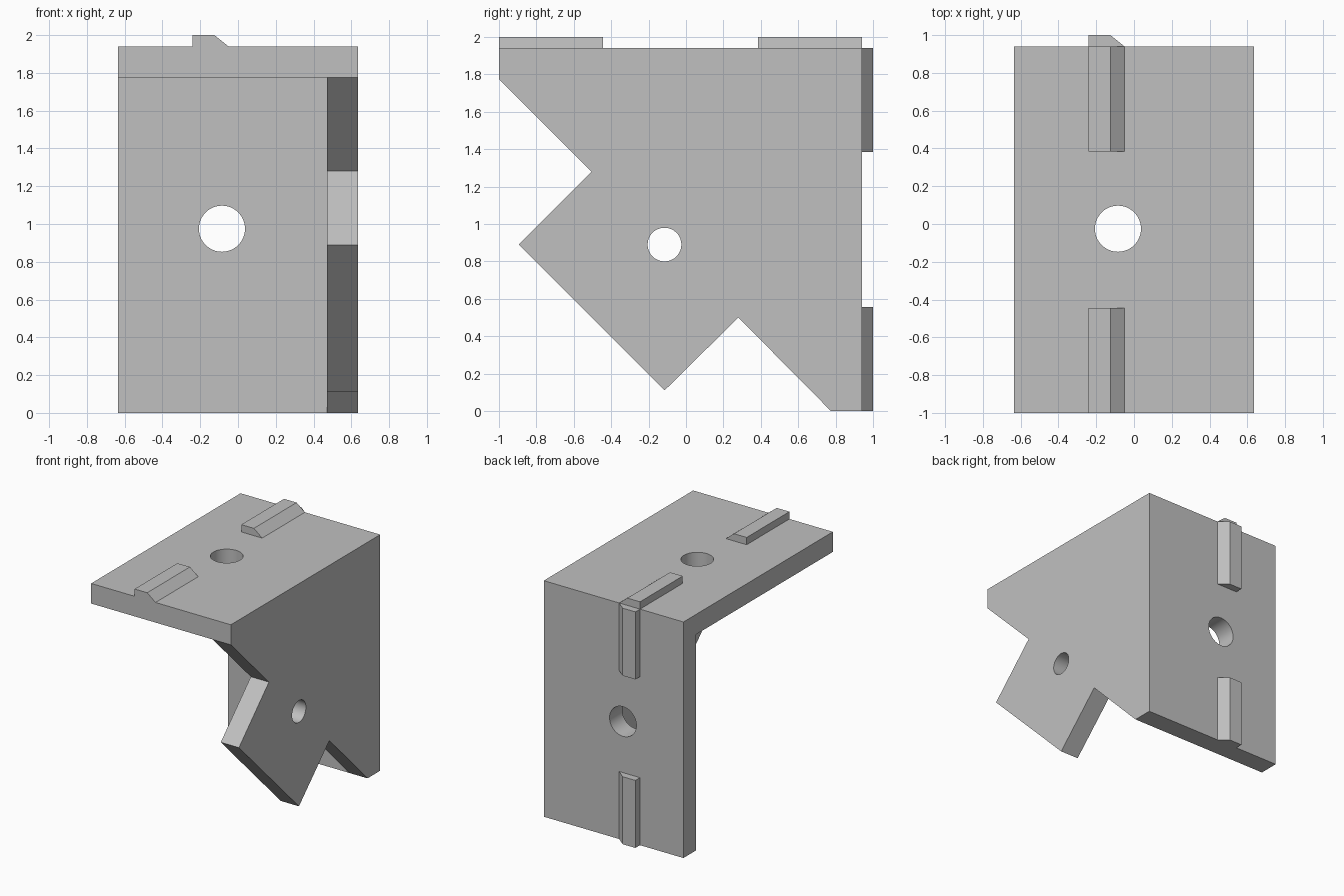
import bpy, bmesh
from mathutils import Vector, Matrix

if "Cube" in bpy.data.objects:
    bpy.data.objects.remove(bpy.data.objects["Cube"], do_unlink=True)

GREY = (0.53, 0.53, 0.53, 1)
grey = bpy.data.materials.new("light grey")
grey.use_nodes = True
grey.diffuse_color = GREY
grey.node_tree.nodes["Principled BSDF"].inputs["Base Color"].default_value = GREY

HALF, DEPTH, TOP = 0.635, 0.94, 1.94   # half width, back face, top face
WALL = 0.165                           # plate thickness
HOLE_X = -0.085


def prism(name, points, sweep):
    """Extrude a closed outline of 3D points along a vector."""
    bm = bmesh.new()
    face = bm.faces.new([bm.verts.new(p) for p in points])
    moved = bmesh.ops.extrude_face_region(bm, geom=[face])["geom"]
    verts = [v for v in moved if isinstance(v, bmesh.types.BMVert)]
    bmesh.ops.translate(bm, verts=verts, vec=Vector(sweep))
    bmesh.ops.recalc_face_normals(bm, faces=bm.faces)
    return finish(name, bm)


def cylinder(name, centre, axis, radius):
    bm = bmesh.new()
    turn = Vector((0, 0, 1)).rotation_difference(Vector(axis)).to_matrix().to_4x4()
    bmesh.ops.create_cone(bm, cap_ends=True, segments=64, radius1=radius,
                          radius2=radius, depth=0.6,
                          matrix=Matrix.Translation(centre) @ turn)
    return finish(name, bm)


def finish(name, bm):
    mesh = bpy.data.meshes.new(name)
    bm.to_mesh(mesh)
    bm.free()
    mesh.materials.append(grey)
    obj = bpy.data.objects.new(name, mesh)
    bpy.context.collection.objects.link(obj)
    return obj


def cut(target, cutter):
    bpy.context.view_layer.objects.active = target
    mod = target.modifiers.new("cut", "BOOLEAN")
    mod.operation = "DIFFERENCE"
    mod.solver = "EXACT"
    mod.object = cutter
    bpy.ops.object.modifier_apply(modifier=mod.name)
    bpy.data.objects.remove(cutter, do_unlink=True)


# Bracket: notched side outline swept across the width
side = [(-1, TOP), (-1, TOP - WALL), (-0.505, 1.28), (-0.895, 0.89), (-0.115, 0.11),
        (0.28, 0.5), (DEPTH - WALL, 0), (DEPTH, 0), (DEPTH, TOP)]
bracket = prism("bracket", [(-HALF, y, z) for y, z in side], (2 * HALF, 0, 0))

# Hollow the inside, leaving the top, back and left plates
inner = [(-1, -2, -1), (HALF - WALL, -2, -1),
         (HALF - WALL, DEPTH - WALL, -1), (-1, DEPTH - WALL, -1)]
cut(bracket, prism("inner_cutter", inner, (0, 0, 1 + TOP - WALL)))

# Bolt hole through each plate
cut(bracket, cylinder("top_hole", (HOLE_X, -0.025, TOP), (0, 0, 1), 0.122))
cut(bracket, cylinder("back_hole", (HOLE_X, DEPTH, 0.975), (0, 1, 0), 0.122))
cut(bracket, cylinder("side_hole", (HALF, -0.115, 0.89), (1, 0, 0), 0.09))

# Locating ridges with one sloped flank, on the top and back plates
ridge = [(-0.24, 0), (-0.24, 0.06), (-0.125, 0.06), (-0.05, 0)]
LENGTH = 0.555
for name, y in (("top_front_ridge", -1), ("top_back_ridge", DEPTH - LENGTH)):
    prism(name, [(x, y, TOP + h) for x, h in ridge], (0, LENGTH, 0))
for name, z in (("back_lower_ridge", 0), ("back_upper_ridge", TOP - LENGTH)):
    prism(name, [(x, DEPTH + h, z) for x, h in ridge], (0, 0, LENGTH))

# Smooth hole walls, sharp edges elsewhere
bpy.ops.object.select_all(action="DESELECT")
bracket.select_set(True)
bpy.context.view_layer.objects.active = bracket
bpy.ops.object.shade_smooth_by_angle(angle=0.5)
